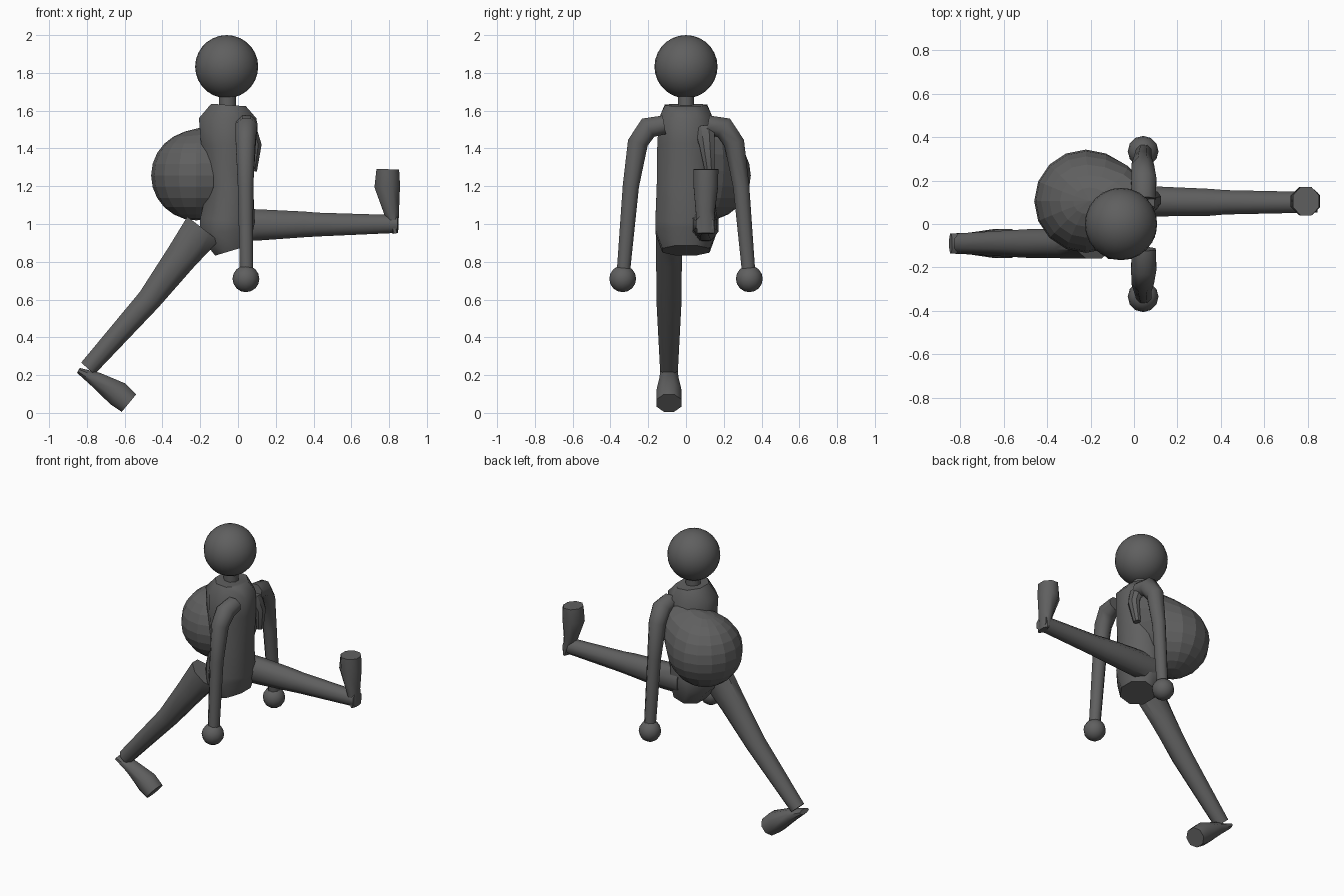
import bpy, bmesh, math
from mathutils import Vector

mat = bpy.data.materials.new("charcoal grey")
mat.diffuse_color = (0.115, 0.115, 0.115, 1)


def finish(name, bm, angle=50):
    bmesh.ops.recalc_face_normals(bm, faces=bm.faces[:])
    me = bpy.data.meshes.new(name)
    bm.to_mesh(me)
    bm.free()
    me.materials.append(mat)
    ob = bpy.data.objects.new(name, me)
    bpy.context.collection.objects.link(ob)
    if angle:
        bpy.ops.object.select_all(action='DESELECT')
        ob.select_set(True)
        bpy.context.view_layer.objects.active = ob
        bpy.ops.object.shade_smooth_by_angle(angle=math.radians(angle))
    return ob


def tube(name, rows, axis, sides=8, angle=50):
    """Loft rings (x, y, z, half width along axis, half width across it)."""
    bm = bmesh.new()
    axis = Vector(axis)
    pts = [Vector(r[:3]) for r in rows]
    grow = 1 / math.cos(math.pi / sides)
    rings = []
    for i, (p, r) in enumerate(zip(pts, rows)):
        tangent = pts[min(i + 1, len(pts) - 1)] - pts[max(i - 1, 0)]
        across = axis.cross(tangent).normalized()
        ring = []
        for k in range(sides):
            a = 2 * math.pi * (k + 0.5) / sides
            ring.append(bm.verts.new(p + grow * (axis * r[3] * math.cos(a)
                                                 + across * r[4] * math.sin(a))))
        rings.append(ring)
    for lo, hi in zip(rings, rings[1:]):
        for k in range(sides):
            n = (k + 1) % sides
            bm.faces.new((lo[k], lo[n], hi[n], hi[k]))
    bm.faces.new(rings[0])
    bm.faces.new(rings[-1])
    return finish(name, bm, angle)


def ball(name, centre, radius, seg, rings):
    bm = bmesh.new()
    bmesh.ops.create_uvsphere(bm, u_segments=seg, v_segments=rings, radius=radius)
    bmesh.ops.translate(bm, verts=bm.verts, vec=centre)
    return finish(name, bm)


X, Y = (1, 0, 0), (0, 1, 0)

# Head, neck and torso
ball("head", (-0.06, 0, 1.833), 0.167, 24, 14)
tube("neck", [(-0.055, 0, 1.58, 0.042, 0.045), (-0.055, 0, 1.71, 0.042, 0.045)], Y)
tube("torso", [
    (-0.03, 0.00, 0.86, 0.125, 0.095),
    (-0.06, 0.00, 0.96, 0.162, 0.145),
    (-0.055, 0.00, 1.02, 0.162, 0.145),
    (-0.04, 0.00, 1.20, 0.155, 0.120),
    (-0.05, 0.00, 1.42, 0.152, 0.145),
    (-0.055, 0.00, 1.56, 0.143, 0.152),
    (-0.05, 0.00, 1.63, 0.112, 0.092)], Y)

# Arms and hands
for s, side in ((-1, "right"), (1, "left")):
    tube(side + "_arm", [
        (0.045, s * 0.115, 1.525, 0.055, 0.050),
        (0.045, s * 0.200, 1.510, 0.058, 0.058),
        (0.040, s * 0.255, 1.430, 0.052, 0.054),
        (0.040, s * 0.292, 1.200, 0.041, 0.043),
        (0.045, s * 0.332, 0.740, 0.035, 0.035)], X)
    ball(side + "_hand", (0.042, s * 0.335, 0.71), 0.071, 12, 8)

# Raised leg and foot
tube("raised_leg", [
    (-0.05, 0.10, 0.995, 0.070, 0.085),
    (0.10, 0.104, 0.995, 0.069, 0.083),
    (0.35, 0.10, 0.998, 0.062, 0.068),
    (0.42, 0.10, 0.997, 0.056, 0.063),
    (0.845, 0.10, 1.000, 0.047, 0.047)], Y)
tube("raised_foot", [
    (0.833, 0.105, 0.95, 0.046, 0.015),
    (0.813, 0.102, 1.06, 0.050, 0.040),
    (0.790, 0.105, 1.20, 0.065, 0.068),
    (0.793, 0.105, 1.29, 0.066, 0.060)], Y)

# Trailing leg and foot
tube("trailing_leg", [
    (-0.185, -0.09, 0.975, 0.070, 0.105),
    (-0.30, -0.09, 0.825, 0.068, 0.085),
    (-0.47, -0.09, 0.600, 0.066, 0.064),
    (-0.795, -0.09, 0.235, 0.047, 0.047)], Y)
tube("trailing_foot", [
    (-0.845, -0.09, 0.225, 0.046, 0.015),
    (-0.750, -0.09, 0.175, 0.050, 0.042),
    (-0.635, -0.09, 0.100, 0.066, 0.068),
    (-0.577, -0.09, 0.052, 0.066, 0.060)], Y)

# Round sack drawn out toward the shoulder
bm = bmesh.new()
bmesh.ops.create_uvsphere(bm, u_segments=16, v_segments=12, radius=0.238)
pull = Vector((0.72, 0.05, 0.60)).normalized()
for v in bm.verts:
    d = max(0.0, v.co.normalized().dot(pull))
    v.co += pull * 0.13 * d ** 4
bmesh.ops.translate(bm, verts=bm.verts, vec=(-0.222, 0.105, 1.257))
finish("sack", bm, 0)

# Gathered neck of the sack, hanging over the shoulder
tube("sack_neck", [
    (-0.10, 0.12, 1.40, 0.090, 0.090),
    (0.00, 0.11, 1.46, 0.055, 0.060),
    (0.075, 0.10, 1.475, 0.050, 0.050),
    (0.095, 0.11, 1.42, 0.040, 0.030),
    (0.080, 0.125, 1.28, 0.025, 0.020)], Y, angle=30)
